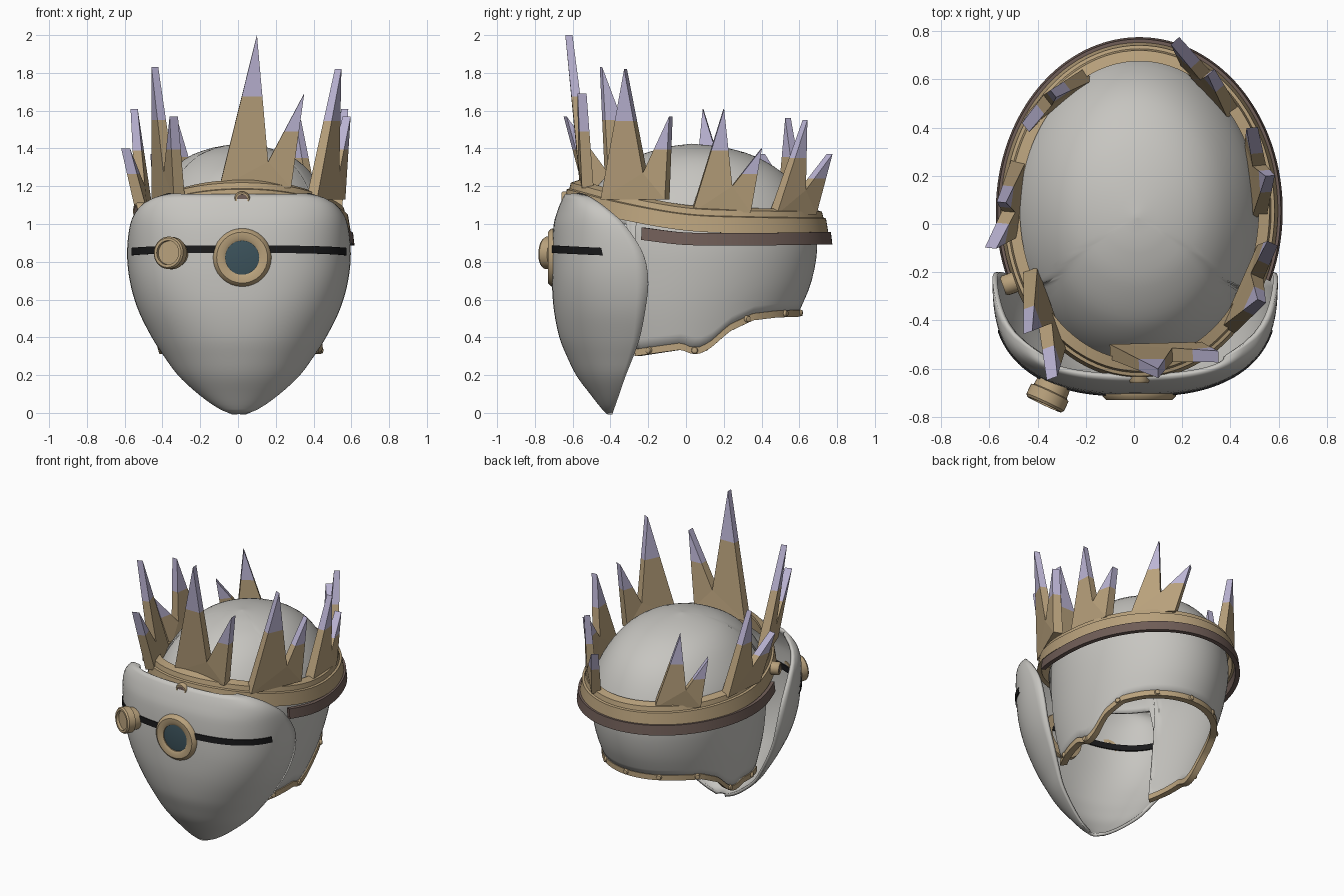
import bpy, bmesh, math
from mathutils import Vector

if "Cube" in bpy.data.objects:
    bpy.data.objects.remove(bpy.data.objects["Cube"])


def material(name, rgb):
    m = bpy.data.materials.new(name)
    m.use_nodes = True
    m.diffuse_color = (*rgb, 1)
    m.node_tree.nodes["Principled BSDF"].inputs["Base Color"].default_value = (*rgb, 1)
    return m


BONE = material("bone_white", (.57, .56, .53))
BRASS = material("aged_brass", (.48, .355, .2))
LILAC = material("lilac_tip", (.5, .46, .66))
BROWN = material("dark_leather", (.16, .11, .095))
BLACK = material("black_strap", (.01, .01, .011))
GLASS = material("teal_glass", (.045, .085, .105))


def interp(x, table, smooth=True):
    """Interpolate rows (key, values...) at key x."""
    x = min(max(x, table[0][0]), table[-1][0])
    i = next(k for k in range(len(table) - 1) if x <= table[k + 1][0])
    a, b = table[i], table[i + 1]
    h = b[0] - a[0]
    f = (x - a[0]) / h
    out = []
    for c in range(1, len(a)):
        if not smooth:
            out.append(a[c] + (b[c] - a[c]) * f)
            continue
        p, q = table[max(i - 1, 0)], table[min(i + 2, len(table) - 1)]
        ta = (b[c] - p[c]) / (b[0] - p[0]) * h
        tb = (q[c] - a[c]) / (q[0] - a[0]) * h
        g = 1 - f
        out.append((1 + 2 * f) * g * g * a[c] + f * g * g * ta
                   + f * f * (3 - 2 * f) * b[c] - f * f * g * tb)
    return out


def finish(name, bm, mats, angle=35):
    bmesh.ops.remove_doubles(bm, verts=bm.verts, dist=.0002)
    bmesh.ops.recalc_face_normals(bm, faces=bm.faces)
    me = bpy.data.meshes.new(name)
    bm.to_mesh(me)
    bm.free()
    ob = bpy.data.objects.new(name, me)
    bpy.context.collection.objects.link(ob)
    for m in mats:
        me.materials.append(m)
    if angle:
        bpy.ops.object.select_all(action='DESELECT')
        ob.select_set(True)
        bpy.context.view_layer.objects.active = ob
        bpy.ops.object.shade_smooth_by_angle(angle=math.radians(angle))
    return ob


def grid(name, rows, mat, wrap_rows=False, wrap_cols=False, thick=0):
    """Skin a list of equally long point rows."""
    bm = bmesh.new()
    vs = [[bm.verts.new(p) for p in r] for r in rows]
    n, m = len(vs), len(vs[0])
    for i in range(n if wrap_rows else n - 1):
        for j in range(m if wrap_cols else m - 1):
            k, l = (i + 1) % n, (j + 1) % m
            bm.faces.new((vs[i][j], vs[i][l], vs[k][l], vs[k][j]))
    ob = finish(name, bm, [mat])
    if thick:
        mod = ob.modifiers.new("thickness", 'SOLIDIFY')
        mod.thickness, mod.offset = thick, 0


def lathe(name, profile, loc, axis, mat, closed=True, steps=32):
    rot = Vector(axis).to_track_quat('Z', 'Y')
    rows = []
    for i in range(steps):
        a = math.tau * i / steps
        rows.append([Vector(loc) + rot @ Vector((r * math.cos(a), r * math.sin(a), h))
                     for r, h in profile])
    grid(name, rows, mat, True, closed)


# Skull shell: height, half width, back y, front y
SKULL = [(.3, .4, .48, -.5), (.53, .455, .585, -.56), (.7, .485, .655, -.58),
         (.9, .505, .685, -.58), (1.05, .49, .65, -.55), (1.24, .385, .53, -.42),
         (1.35, .265, .36, -.25), (1.4, .12, .18, -.09), (1.415, 0, .03, .03)]
HEM = [(-.3, 1.0), (-.27, .32), (.03, .355), (.1, .33), (.16, .335), (.22, .37),
       (.3, .45), (.42, .51), (.55, .525), (.7, .53)]


def skull_point(a, z):
    w, back, front = interp(z, SKULL)
    return Vector((.012 + w * math.cos(a),
                   (back + front) / 2 + (back - front) / 2 * math.sin(a), z))


columns = []
for i in range(120):
    a = math.tau * i / 120
    low = interp(.05 + .63 * math.sin(a), HEM, False)[0]
    columns.append([skull_point(a, low + (1.415 - low) * math.sin(s / 24 * math.pi / 2))
                    for s in range(25)])
grid("skull_shell", columns, BONE, wrap_rows=True, thick=.02)

# Riveted trim along the lower hem
hem = [columns[i % 120][0] for i in range(-10, 71) if columns[i % 120][0].z < .6]
trim = []
for p in hem:
    out = Vector((p.x, p.y - .05, 0)).normalized()
    trim.append([p + out * d + Vector((0, 0, h))
                 for d, h in ((-.02, -.02), (.022, -.02), (.022, .016), (-.02, .016))])
grid("hem_trim", trim, BRASS, wrap_cols=True)
for i in range(3, len(hem), 9):
    out = Vector((hem[i].x, hem[i].y - .05, 0)).normalized()
    lathe("hem_rivet", [(0, .036), (.015, .032), (.02, .015)], hem[i], out, BRASS, False, 12)

# Face mask: height, half width, edge y, front y, roundness
MASK = [(0, .03, -.39, -.41, 2), (.03, .1, -.38, -.44, 2), (.1, .2, -.355, -.495, 2),
        (.2, .31, -.32, -.57, 2), (.3, .385, -.28, -.62, 2.1), (.4, .45, -.245, -.66, 2.2),
        (.55, .525, -.215, -.69, 2.4), (.7, .568, -.2, -.7, 2.6), (.85, .582, -.23, -.7, 2.6),
        (1.0, .565, -.33, -.69, 2.5), (1.07, .53, -.41, -.67, 2.4),
        (1.12, .47, -.48, -.65, 2.3), (1.155, .37, -.55, -.63, 2.2)]


def mask_point(t, z, off=0):
    w, edge, front, n = interp(z, MASK)
    s, c = math.sin(t), max(math.cos(t), 0)
    x = math.copysign(abs(s) ** (2 / n), s) * (w + off)
    return Vector((.005 + x, edge - (edge - front + off) * c ** (2 / n), z))


ts = [math.radians(-90 + 180 * i / 48) for i in range(49)]
grid("face_mask", [[mask_point(t, 1.155 * k / 44) for t in ts] for k in range(45)],
     BONE, thick=.02)

# Black strap through the mask
strap = []
for i in range(49):
    t = math.radians(-70 + 140 * i / 48)
    z = .847 + .02 * math.cos(t)
    strap.append([mask_point(t, z + h, d)
                  for h, d in ((-.02, -.018), (-.02, .016), (.02, .016), (.02, -.018))])
grid("mask_strap", strap, BLACK, wrap_cols=True)

# Goggle and side eyepiece
eye, ahead = (.022, -.695, .822), (0, -1, 0)
lathe("goggle_ring", [(.09, -.03), (.09, .028), (.105, .036), (.135, .036), (.152, .02),
                      (.157, 0), (.15, -.03)], eye, ahead, BRASS)
lathe("goggle_lens", [(0, .026), (.06, .025), (.095, .02)], eye, ahead, GLASS, False)
side_eye, outward = (-.345, -.69, .845), (-.42, -.9, .05)
lathe("eyepiece_ring", [(.062, .04), (.064, .065), (.078, .065), (.086, .055), (.086, .01),
                        (.075, .005), (.07, -.05), (.05, -.05)], side_eye, outward, BRASS)
lathe("eyepiece_disc", [(0, .047), (.066, .047)], side_eye, outward, BRASS, False)


# Crown band and leather strap swept around an ellipse
def sweep(name, profile, start, end, heights, mat, steps=96):
    full = end - start == 360
    rows = []
    for i in range(steps if full else steps + 1):
        a = math.radians(start + (end - start) * i / steps)
        z = interp(.055 + .7 * math.sin(a), heights)[0]
        rows.append([(.022 + (.575 + d) * math.cos(a), .055 + (.7 + d) * math.sin(a), z + h)
                     for d, h in profile])
    grid(name, rows, mat, full, True)


BAND = [(-.65, 1.155), (-.35, 1.08), (0, 1.02), (.35, 1.005), (.76, 1.0)]
sweep("crown_band", [(-.03, -.055), (0, -.055), (-.014, .03), (-.028, .034), (-.035, .065),
                     (-.08, .08), (-.08, .06), (-.045, .045)], 0, 360, BAND, BRASS)
sweep("leather_strap", [(-.01, -.033), (.02, -.033), (.012, .033), (-.015, .033)],
      -24, 204, [(-.24, .95), (0, .922), (.4, .92), (.76, .925)], BROWN)

# Round bosses on the band
for loc, axis in (((.022, -.635, 1.13), (0, -1, 0)), ((-.52, -.25, 1.07), (-1, -.35, 0))):
    lathe("band_boss", [(.026, -.03), (.028, .025), (.036, .025), (.043, .015), (.043, -.03)],
          loc, axis, BRASS, True, 20)
    lathe("boss_centre", [(0, .02), (.03, .02)], loc, axis, BROWN, False, 20)


# Double-pointed crown spikes with pale tips
def spike(start, end, main, second, base, valley_z):
    a, e = Vector((*start, base)), Vector((*end, base))
    m, s = Vector(main), Vector(second)
    v = a.lerp(e, .68)
    v.z = valley_z
    out = (e - a).cross(Vector((0, 0, 1))).normalized()
    v += out * .02

    def at(p, tip, frac):
        z = base + (tip.z - base) * frac
        return p.lerp(tip, (z - p.z) / (tip.z - p.z))

    def half(p):
        return out * (.031 - .012 * (p.z - base) / (m.z - base))

    ma, mb, sa, sb = at(a, m, .6), at(v, m, .6), at(v, s, .6), at(e, s, .6)
    bm = bmesh.new()
    parts = (([a, ma, mb, v], 0), ([a, v, e], 0), ([v, sa, sb, e], 0),
             ([ma, m, mb], 1), ([sa, s, sb], 1))
    for pts, index in parts:
        front = [bm.verts.new(p + half(p)) for p in pts]
        back = [bm.verts.new(p - half(p)) for p in pts]
        faces = [bm.faces.new(front), bm.faces.new(back[::-1])]
        for i in range(len(pts)):
            j = (i + 1) % len(pts)
            faces.append(bm.faces.new((front[i], back[i], back[j], front[j])))
        for f in faces:
            f.material_index = index
    finish("crown_spike", bm, [BRASS, LILAC], 0)


spike((-.1, -.53), (.28, -.52), (.1, -.62, 2), (.35, -.55, 1.69), 1.19, 1.33)
spike((.39, -.44), (.54, -.1), (.53, -.32, 1.82), (.575, -.08, 1.57), 1.13, 1.27)
spike((.52, .03), (.49, .34), (.565, .2, 1.61), (.49, .4, 1.4), 1.06, 1.2)
spike((.41, .46), (.22, .67), (.32, .63, 1.55), (.17, .76, 1.37), 1.05, 1.18)
spike((-.19, .62), (-.42, .44), (-.335, .54, 1.56), (-.45, .4, 1.37), 1.05, 1.18)
spike((-.48, .26), (-.51, -.05), (-.55, .09, 1.61), (-.595, -.1, 1.4), 1.06, 1.2)
spike((-.43, -.19), (-.31, -.52), (-.44, -.45, 1.83), (-.34, -.64, 1.57), 1.13, 1.27)
